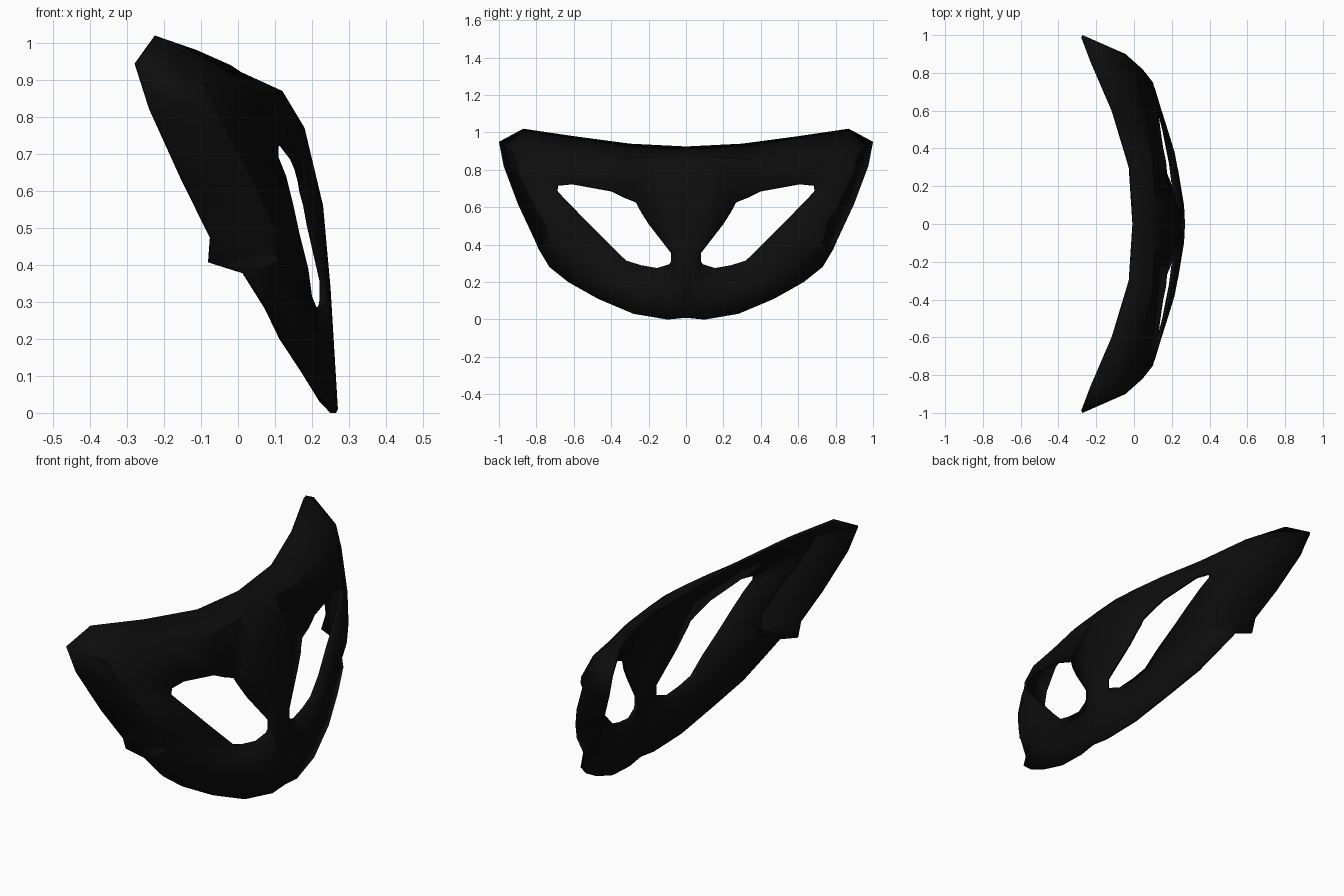
import bpy, bmesh

# Half-face loops as (y, z, x); matching indices are joined by quads.
# Outer rim: brow, tip, cheek tab, chin, then up the centre line
RIM = [(0, .925, 0), (.3, .94, -.02), (.6, .98, -.11), (.87, 1.02, -.225),
       (1, .95, -.272), (.975, .82, -.235), (.9, .62, -.145), (.83, .47, -.07),
       (.80, .405, -.075), (.79, .38, .02), (.73, .28, .085), (.63, .20, .125),
       (.47, .11, .185), (.28, .03, .235), (.1, 0, .265), (0, .01, .27),
       (0, .34, .25), (0, .56, .23), (0, .77, .18), (0, .87, .12)]
# Bulging loop between rim and eye opening
BULGE = [(.14, .87, .11), (.33, .86, .10), (.55, .87, .045), (.80, .91, -.035),
         (.92, .89, -.09), (.90, .79, -.045), (.82, .62, .045), (.75, .5, .10),
         (.74, .43, .10), (.72, .41, .11), (.62, .34, .14), (.51, .26, .175),
         (.38, .19, .215), (.23, .14, .243), (.09, .14, .258), (.04, .16, .26),
         (.04, .345, .248), (.1, .54, .22), (.12, .69, .19), (.13, .78, .165)]
# Slanted eye opening
EYE = [(.27, .63, .175), (.33, .655, .17), (.40, .69, .155), (.61, .73, .125),
       (.69, .72, .11), (.695, .69, .11), (.65, .64, .13), (.57, .56, .15),
       (.50, .49, .165), (.46, .45, .175), (.40, .39, .19), (.32, .315, .20),
       (.24, .29, .21), (.155, .275, .22), (.09, .295, .233), (.08, .31, .235),
       (.08, .355, .235), (.2, .51, .2), (.235, .565, .19), (.255, .6, .18)]

# Face shell: three loops bridged on each side of the centre line
bm = bmesh.new()
for side in (1, -1):
    loops = [[bm.verts.new((x, side * y, z)) for y, z, x in loop]
             for loop in (RIM, BULGE, EYE)]
    for a, b in zip(loops, loops[1:]):
        n = len(a)
        for i in range(n):
            j = (i + 1) % n
            bm.faces.new((a[i], a[j], b[j], b[i]))
bmesh.ops.remove_doubles(bm, verts=bm.verts[:], dist=0.0005)
bmesh.ops.recalc_face_normals(bm, faces=bm.faces[:])
bm.normal_update()
if sum(f.normal.x * f.calc_area() for f in bm.faces) < 0:
    bmesh.ops.reverse_faces(bm, faces=bm.faces[:])

mesh = bpy.data.meshes.new("eye_mask")
bm.to_mesh(mesh)
bm.free()
mask = bpy.data.objects.new("eye_mask", mesh)
bpy.context.collection.objects.link(mask)

# Matte black colour
black = bpy.data.materials.new("matte_black")
black.diffuse_color = (0.004, 0.004, 0.004, 1)
mesh.materials.append(black)

# Smooth shading and thin wall, grown inward
bpy.context.view_layer.objects.active = mask
mask.select_set(True)
bpy.ops.object.shade_smooth_by_angle()
wall = mask.modifiers.new("wall", 'SOLIDIFY')
wall.thickness = 0.015
wall.offset = -1
